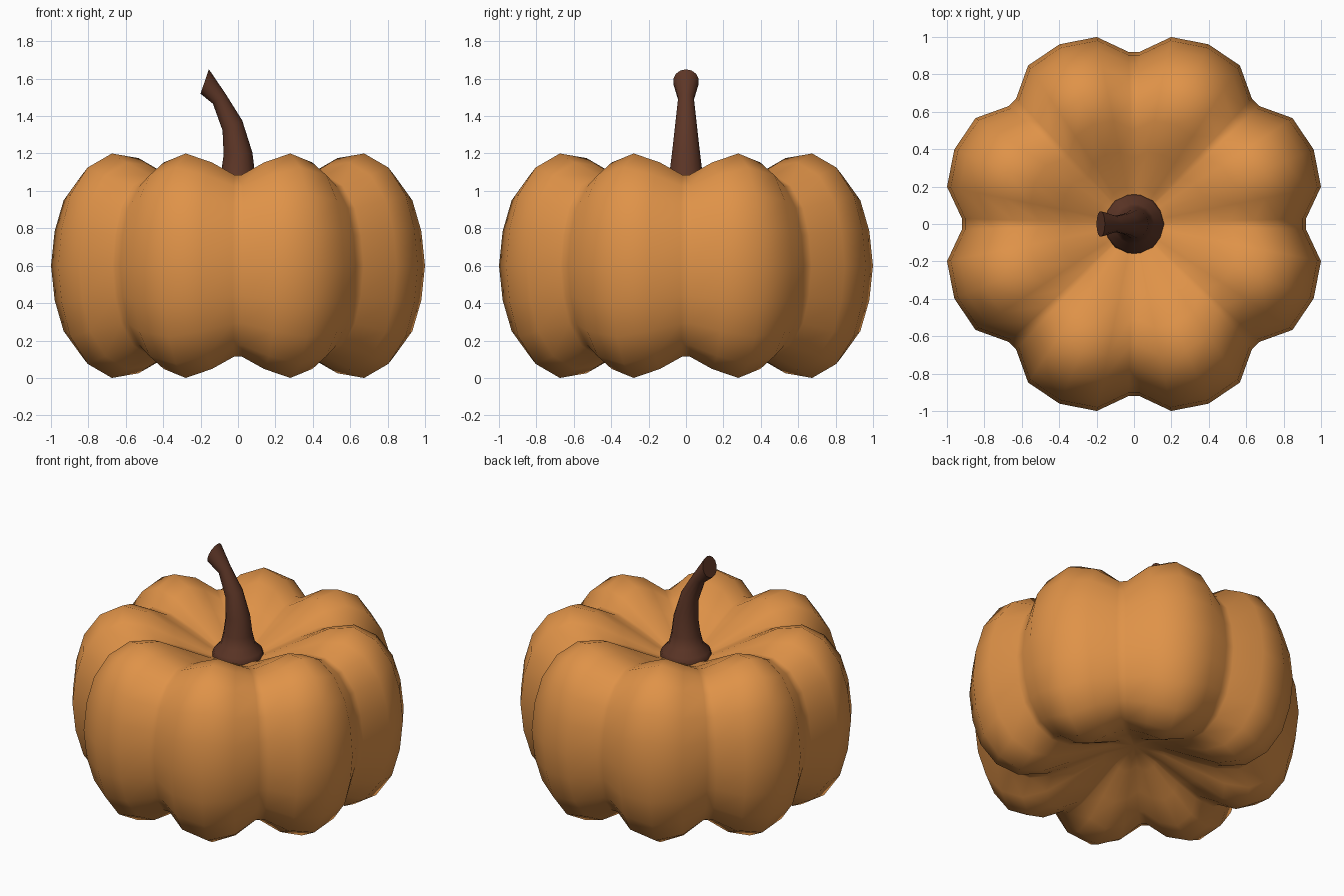
import bpy
import bmesh
import math
from mathutils import Vector

cube = bpy.data.objects.get("Cube")
if cube:
    bpy.data.objects.remove(cube, do_unlink=True)


def material(name, colour):
    mat = bpy.data.materials.new(name)
    mat.use_nodes = True
    mat.diffuse_color = colour
    mat.node_tree.nodes["Principled BSDF"].inputs["Base Color"].default_value = colour
    return mat


def loft(bm, rings):
    """Join neighbouring closed rings of vertices with quads."""
    for lower, upper in zip(rings, rings[1:]):
        n = len(lower)
        for i in range(n):
            j = (i + 1) % n
            bm.faces.new((lower[i], lower[j], upper[j], upper[i]))


def finish(bm, name, mat, angle):
    bmesh.ops.recalc_face_normals(bm, faces=bm.faces)
    mesh = bpy.data.meshes.new(name)
    bm.to_mesh(mesh)
    bm.free()
    mesh.materials.append(mat)
    obj = bpy.data.objects.new(name, mesh)
    bpy.context.collection.objects.link(obj)
    bpy.ops.object.select_all(action="DESELECT")
    obj.select_set(True)
    bpy.context.view_layer.objects.active = obj
    bpy.ops.object.shade_smooth_by_angle(angle=math.radians(angle))
    return obj


orange = material("pumpkin orange", (0.74, 0.29, 0.065, 1))
brown = material("stem brown", (0.11, 0.037, 0.02, 1))

# Pumpkin body: ribbed lobes, dimpled alike at top and bottom
MID = 0.6
LOBES = 8
half = [(1.04, 0), (1.02, 0.2), (0.97, 0.38), (0.87, 0.525), (0.73, 0.6),
        (0.575, 0.575), (0.4, 0.48), (0.2, 0.37)]
profile = [(r, -h) for r, h in reversed(half[1:])] + half
# Across one lobe: angle from its crest, radius factor, height factor
section = [(-20.7, 0.885, 0.81), (-11.25, 0.98, 0.92), (0, 1, 1),
           (11.25, 0.98, 0.92), (20.7, 0.885, 0.81)]

bm = bmesh.new()
rings = []
for r, h in profile:
    ring = []
    fade = min(1, r / 0.65)
    for lobe in range(LOBES):
        for offset, fr, fh in section:
            a = math.radians((lobe + 0.5) * 360 / LOBES + offset)
            z = MID + h * (1 - (1 - fh) * fade)
            ring.append(bm.verts.new((r * fr * math.cos(a), r * fr * math.sin(a), z)))
    rings.append(ring)
loft(bm, rings)
for ring, z in ((rings[0], MID - 0.3), (rings[-1], MID + 0.3)):
    pole = bm.verts.new((0, 0, z))
    for i, v in enumerate(ring):
        bm.faces.new((v, ring[(i + 1) % len(ring)], pole))
finish(bm, "pumpkin_body", orange, 180)

# Stem: flared foot, bent neck and a slanted cut end
# Each ring: centre x, centre z, radius, lean towards -x in degrees
stem = [(0, 0.86, 0.13, 0), (0, 0.93, 0.165, 0), (0, 0.98, 0.15, 0),
        (0, 1.02, 0.108, 0), (0, 1.09, 0.091, 0), (0, 1.2, 0.077, 4),
        (-0.03, 1.35, 0.059, 27), (-0.1, 1.492, 0.043, 38),
        (-0.178, 1.585, 0.069, 71)]
SIDES = 14
bm = bmesh.new()
rings = []
for x, z, r, lean in stem:
    t = math.radians(lean)
    across = Vector((math.cos(t), 0, math.sin(t)))
    side = Vector((0, 1, 0))
    centre = Vector((x, 0, z))
    ring = []
    for i in range(SIDES):
        a = 2 * math.pi * i / SIDES
        ring.append(bm.verts.new(centre + r * (math.cos(a) * across + math.sin(a) * side)))
    rings.append(ring)
loft(bm, rings)
bm.faces.new(rings[0])
bm.faces.new(rings[-1])
finish(bm, "stem", brown, 50)
